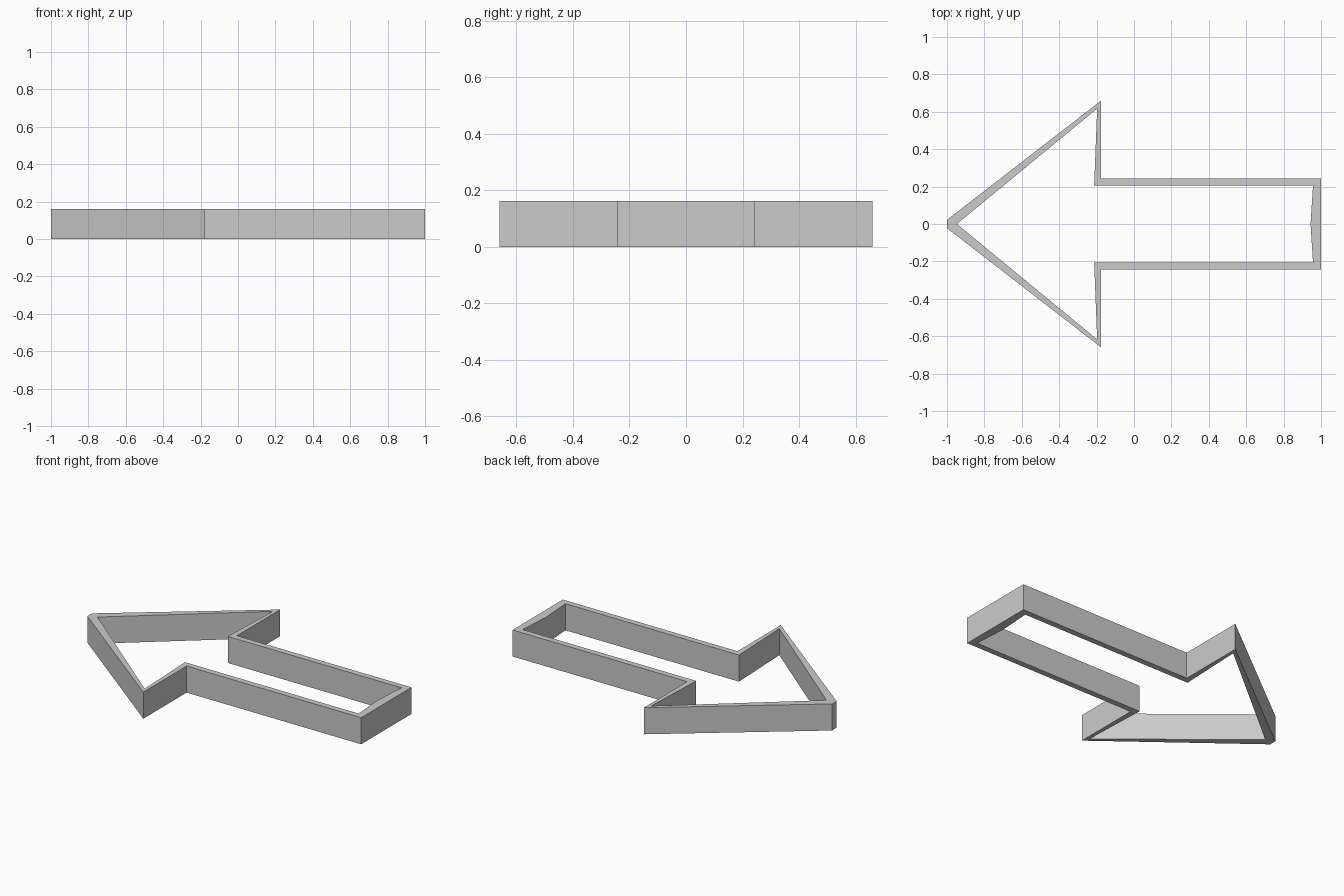
import bpy, bmesh

if "Cube" in bpy.data.objects:
    bpy.data.objects.remove(bpy.data.objects["Cube"])

HEIGHT = 0.162

# Half outline (y >= 0): matching outer and inner points from tip to tail
outer = [(-1, 0), (-1, 0.022), (-0.177, 0.659), (-0.177, 0.242), (1, 0.242), (1, 0)]
inner = [(-0.947, 0), (-0.947, 0), (-0.197, 0.617), (-0.213, 0.206), (0.957, 0.206), (0.944, 0)]

bm = bmesh.new()

# Flat rim: one quad per wall segment (a triangle at the tip)
for i in range(len(outer) - 1):
    corners = []
    for p in (outer[i], outer[i + 1], inner[i + 1], inner[i]):
        if p not in corners:
            corners.append(p)
    bm.faces.new([bm.verts.new((x, y, 0)) for x, y in corners])
bmesh.ops.remove_doubles(bm, verts=bm.verts[:], dist=1e-5)

# Raise the rim into walls, keeping the bottom rim
ext = bmesh.ops.extrude_face_region(bm, geom=bm.faces[:], use_keep_orig=True)
top = [g for g in ext["geom"] if isinstance(g, bmesh.types.BMVert)]
bmesh.ops.translate(bm, verts=top, vec=(0, 0, HEIGHT))

# Open the mirror seam, then mirror the half across y = 0
seam = [f for f in bm.faces if all(abs(v.co.y) < 1e-5 for v in f.verts)]
bmesh.ops.delete(bm, geom=seam, context='FACES')
geom = bm.verts[:] + bm.edges[:] + bm.faces[:]
bmesh.ops.mirror(bm, geom=geom, axis='Y', merge_dist=1e-4)
bmesh.ops.remove_doubles(bm, verts=bm.verts[:], dist=1e-4)
bmesh.ops.recalc_face_normals(bm, faces=bm.faces[:])

mesh = bpy.data.meshes.new("arrow_frame")
bm.to_mesh(mesh)
bm.free()
bpy.context.collection.objects.link(bpy.data.objects.new("arrow_frame", mesh))
